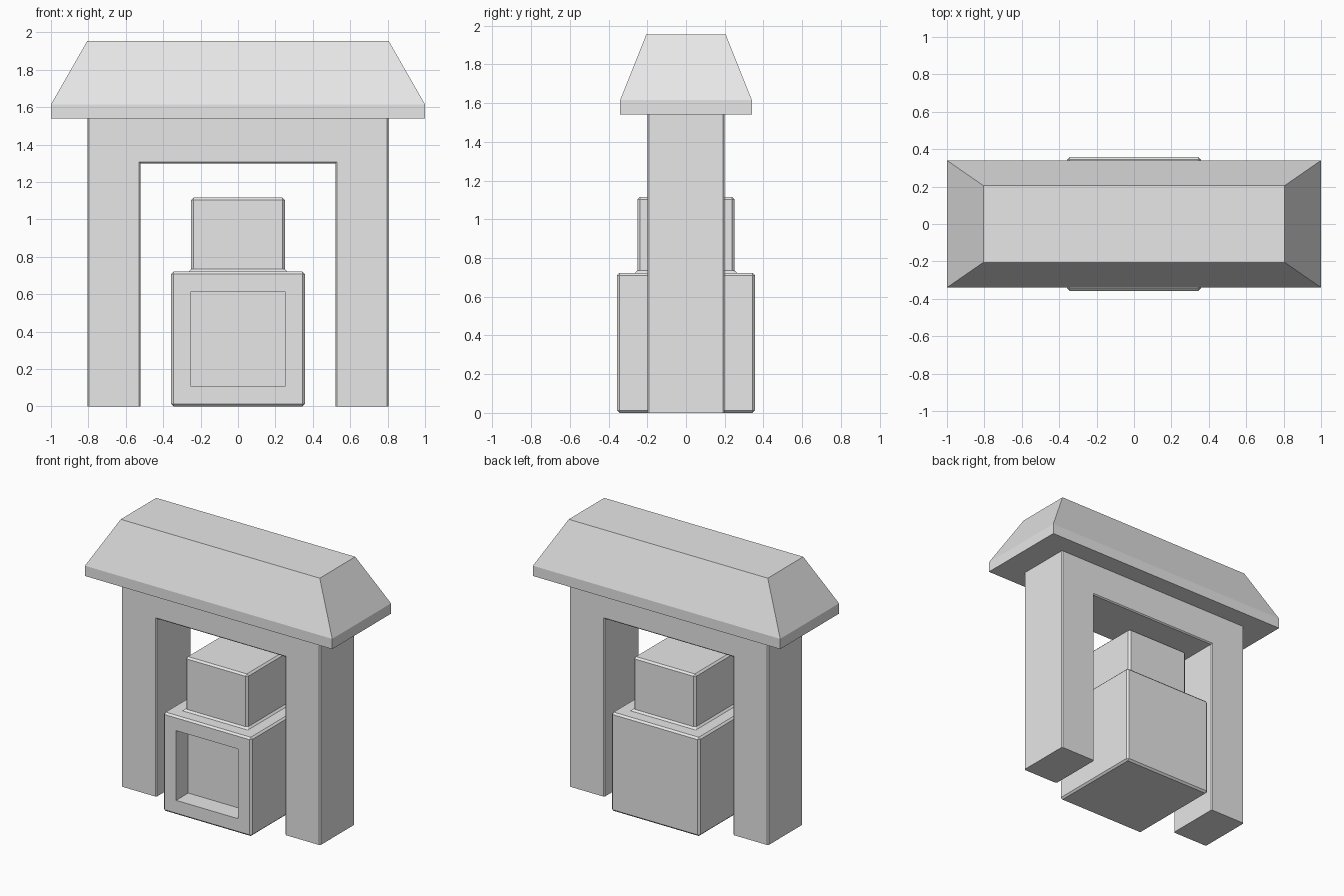
import bpy, bmesh

if "Cube" in bpy.data.objects:
    bpy.data.objects.remove(bpy.data.objects["Cube"])

stone = bpy.data.materials.new("grey stone")
stone.diffuse_color = (0.8, 0.8, 0.8, 1)
stone.use_nodes = True
stone.node_tree.nodes["Principled BSDF"].inputs["Base Color"].default_value = stone.diffuse_color


def finish(name, bm):
    bmesh.ops.recalc_face_normals(bm, faces=bm.faces)
    me = bpy.data.meshes.new(name)
    bm.to_mesh(me)
    bm.free()
    me.materials.append(stone)
    ob = bpy.data.objects.new(name, me)
    bpy.context.collection.objects.link(ob)
    return ob


def box(bm, hx, hy, z0, z1):
    verts = bmesh.ops.create_cube(bm, size=2)["verts"]
    for v in verts:
        v.co = (v.co.x * hx, v.co.y * hy, z1 if v.co.z > 0 else z0)


def facing(bm, axis, sign):
    """Outermost face looking along one axis."""
    bm.normal_update()
    return max((f for f in bm.faces if f.normal[axis] * sign > 0.99),
               key=lambda f: f.calc_center_median()[axis] * sign)


def chamfer(bm, edges, width):
    bmesh.ops.bevel(bm, geom=edges, offset=width, segments=1,
                    profile=0.5, affect='EDGES')


# Gateway: two legs and a lintel from one profile
bm = bmesh.new()
half = [(0.805, 1.56), (0.805, 0), (0.52, 0), (0.52, 1.30)]
outline = half + [(-x, z) for x, z in reversed(half)]
front = bm.faces.new([bm.verts.new((x, -0.2, z)) for x, z in outline])
ext = bmesh.ops.extrude_face_region(bm, geom=[front], use_keep_orig=True)
for v in ext["geom"]:
    if isinstance(v, bmesh.types.BMVert):
        v.co.y = 0.2
bmesh.ops.recalc_face_normals(bm, faces=bm.faces)
rims = [e for e in bm.edges
        if abs(e.verts[0].co.y - e.verts[1].co.y) < 0.01
        and max(v.co.z for v in e.verts) > 0.01]
chamfer(bm, rims, 0.008)
finish("gateway", bm)

# Roof: straight eave with a sloped hip above
bm = bmesh.new()
box(bm, 1.0, 0.34, 1.54, 1.615)
top = facing(bm, 2, 1)
ridge = bmesh.ops.extrude_face_region(bm, geom=[top])
for v in ridge["geom"]:
    if isinstance(v, bmesh.types.BMVert):
        v.co = (v.co.x * 0.805, v.co.y * 0.205 / 0.34, 1.955)
bmesh.ops.delete(bm, geom=[top], context='FACES_ONLY')
finish("roof", bm)

# Shrine: cube body with a smaller cube head, chamfered, front niche
bm = bmesh.new()
box(bm, 0.357, 0.357, 0, 0.722)
top = facing(bm, 2, 1)
bmesh.ops.inset_region(bm, faces=[top], thickness=0.357 - 0.207)
head = bmesh.ops.extrude_discrete_faces(bm, faces=[top])["faces"][0]
bmesh.ops.translate(bm, verts=head.verts, vec=(0, 0, 0.394))
bm.normal_update()
chamfer(bm, [e for e in bm.edges if e.calc_face_angle(0) > 0.1], 0.013)
niche = facing(bm, 1, -1)
bmesh.ops.inset_region(bm, faces=[niche], thickness=0.357 - 0.013 - 0.212)
back = bmesh.ops.extrude_discrete_faces(bm, faces=[niche])["faces"][0]
bmesh.ops.translate(bm, verts=back.verts, vec=(0, 0.14, 0))
finish("shrine", bm)
